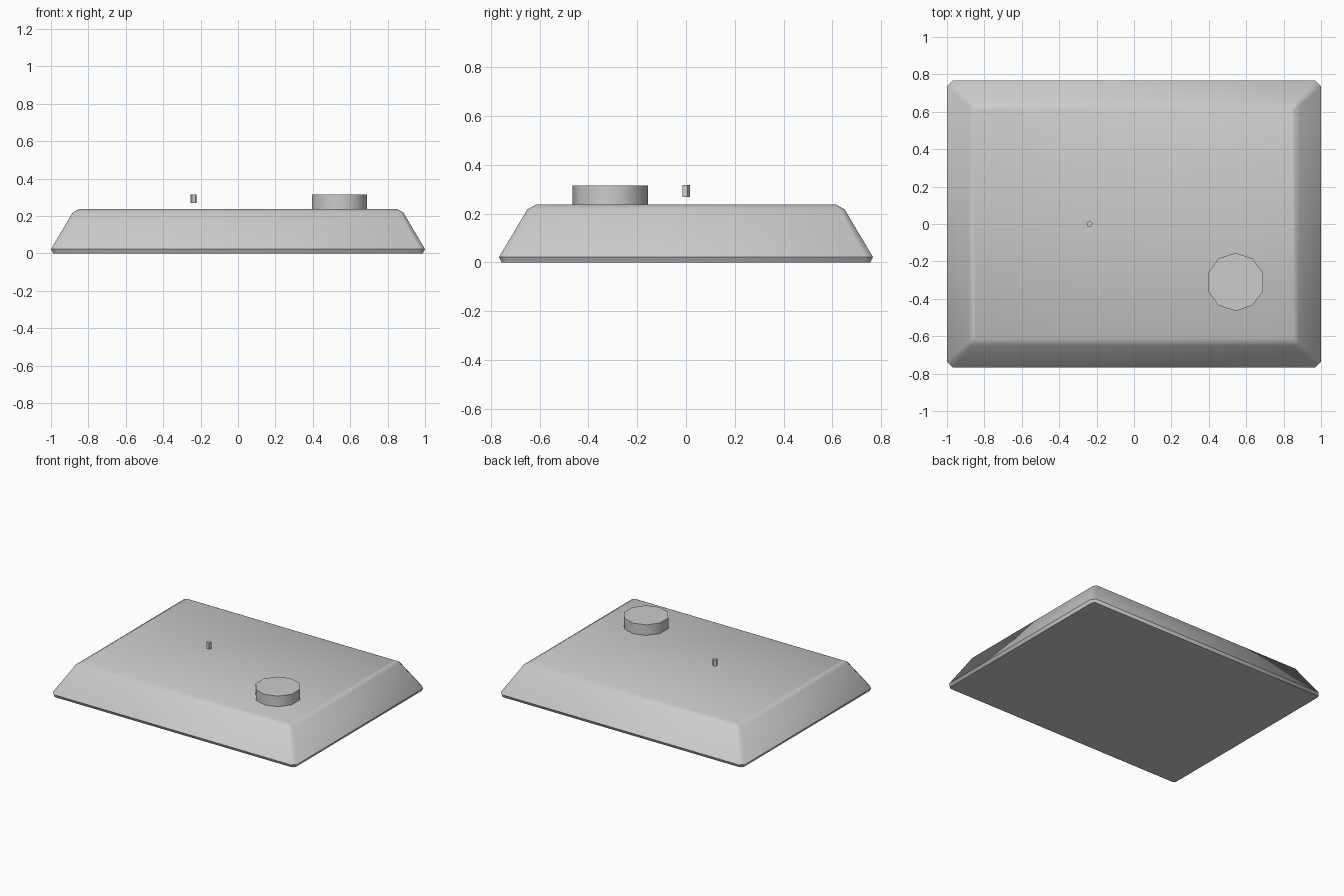
import bpy, bmesh, math

cube = bpy.data.objects.get("Cube")
if cube:
    bpy.data.objects.remove(cube, do_unlink=True)

grey = bpy.data.materials.new("light grey")
grey.use_nodes = True
grey.diffuse_color = (0.6, 0.6, 0.6, 1)
grey.node_tree.nodes["Principled BSDF"].inputs["Base Color"].default_value = (0.6, 0.6, 0.6, 1)


def loft(name, rings):
    """Skin a stack of closed rings and cap both ends."""
    bm = bmesh.new()
    loops = [[bm.verts.new(p) for p in ring] for ring in rings]
    n = len(loops[0])
    for low, high in zip(loops, loops[1:]):
        for i in range(n):
            j = (i + 1) % n
            bm.faces.new((low[i], low[j], high[j], high[i]))
    bm.faces.new(loops[0][::-1])
    bm.faces.new(loops[-1])
    bmesh.ops.recalc_face_normals(bm, faces=bm.faces)
    mesh = bpy.data.meshes.new(name)
    bm.to_mesh(mesh)
    bm.free()
    mesh.materials.append(grey)
    obj = bpy.data.objects.new(name, mesh)
    bpy.context.collection.objects.link(obj)
    bpy.ops.object.select_all(action="DESELECT")
    obj.select_set(True)
    bpy.context.view_layer.objects.active = obj
    bpy.ops.object.shade_smooth_by_angle(angle=math.radians(48))
    return obj


def cut_rectangle(hx, hy, z, c):
    """Rectangle with its corners cut by c."""
    pts = []
    for sx, sy in ((1, 1), (-1, 1), (-1, -1), (1, -1)):
        pair = [(sx * hx, sy * (hy - c), z), (sx * (hx - c), sy * hy, z)]
        pts += pair if sx * sy > 0 else pair[::-1]
    return pts


def polygon(x, y, z, r, sides):
    """Regular polygon with one corner toward the back."""
    return [(x + r * math.cos(math.pi / 2 + math.tau * i / sides),
             y + r * math.sin(math.pi / 2 + math.tau * i / sides), z)
            for i in range(sides)]


# Sloped body with bevelled rims
loft("body", [cut_rectangle(0.988, 0.755, 0, 0.018),
              cut_rectangle(1.0, 0.766, 0.022, 0.03),
              cut_rectangle(0.885, 0.65, 0.217, 0.02),
              cut_rectangle(0.853, 0.616, 0.236, 0.004)])

# Ten-sided knob on the top
loft("knob", [polygon(0.543, -0.31, z, 0.155, 10) for z in (0.235, 0.314)])

# Small pin above the top
loft("pin", [polygon(-0.237, 0, z, 0.017, 5) for z in (0.268, 0.316)])
